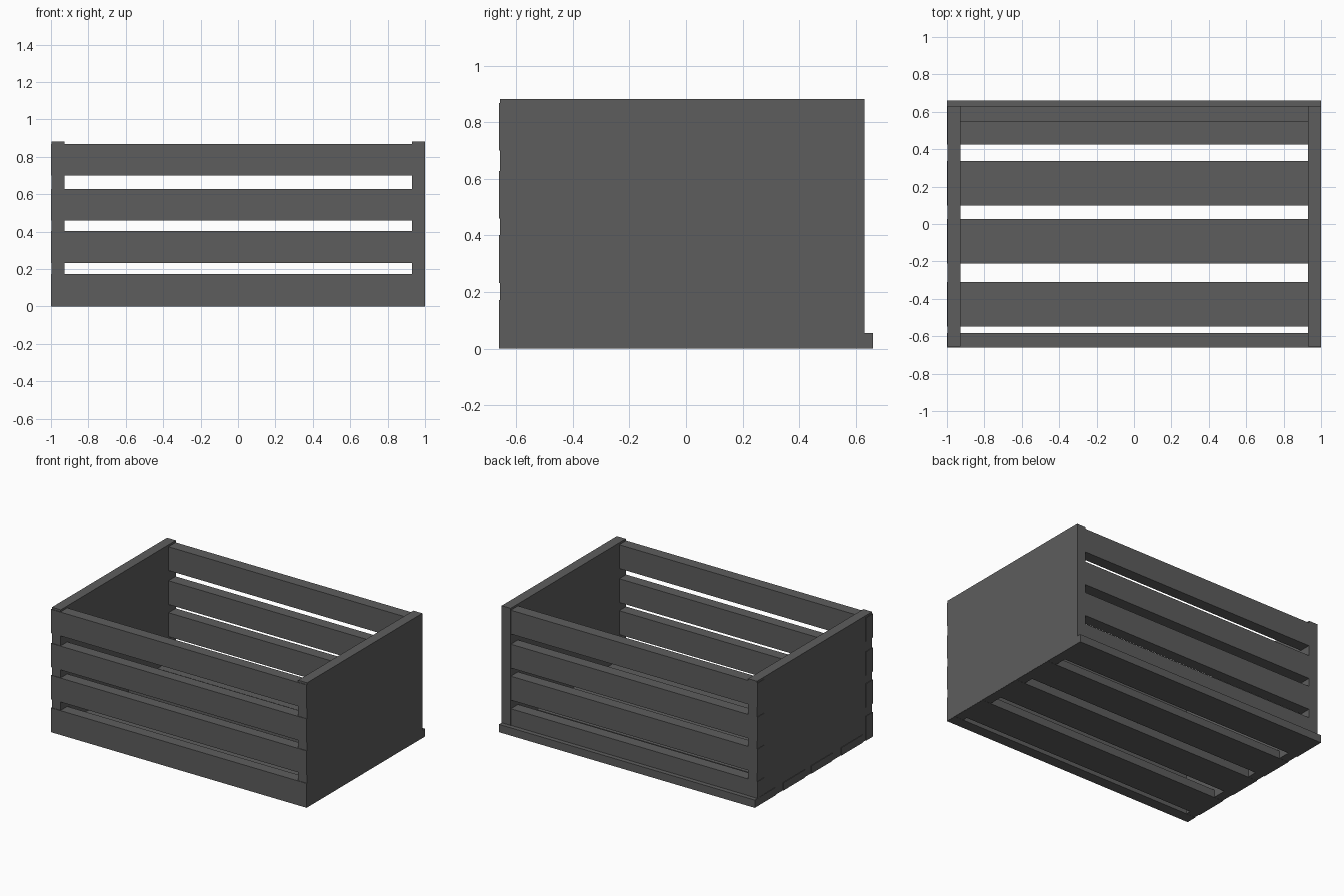
import bpy

if "Cube" in bpy.data.objects:
    bpy.data.objects.remove(bpy.data.objects["Cube"])

dark = bpy.data.materials.new("dark_grey")
dark.diffuse_color = (0.11, 0.11, 0.11, 1.0)
dark.use_nodes = True
dark.node_tree.nodes["Principled BSDF"].inputs["Base Color"].default_value = dark.diffuse_color


def board(name, x, y, z):
    """Flat-faced plank spanning the given (min, max) ranges."""
    bpy.ops.mesh.primitive_cube_add(size=1)
    ob = bpy.context.object
    ob.name = name
    ob.data.name = name
    ob.data.materials.append(dark)
    lo, hi = zip(x, y, z)
    for v in ob.data.vertices:
        for i in range(3):
            v.co[i] = hi[i] if v.co[i] > 0 else lo[i]
    return ob


# Solid end panels, slat ends sit slightly proud of the left one
board("left_end_panel", (-0.996, -0.927), (-0.656, 0.63), (0.001, 0.882))
board("right_end_panel", (0.93, 1.0), (-0.656, 0.63), (0.001, 0.882))

# Front and back side slats, evenly spaced up the crate
slat_z = [(0.0, 0.172), (0.233, 0.402), (0.46, 0.628), (0.7, 0.868)]
for i, z in enumerate(slat_z, 1):
    board(f"front_slat_{i}", (-1.0, 0.999), (-0.66, -0.583), z)
    board(f"back_slat_{i}", (-0.999, 0.999), (0.548, 0.628), z)

# Floor slats, the rear one sticks out past the back
for i, y in enumerate([(-0.547, -0.31), (-0.21, 0.027),
                       (0.1, 0.337), (0.425, 0.66)], 1):
    board(f"floor_slat_{i}", (-1.0, 1.0 if i == 4 else 0.999), y, (0.0, 0.055))
